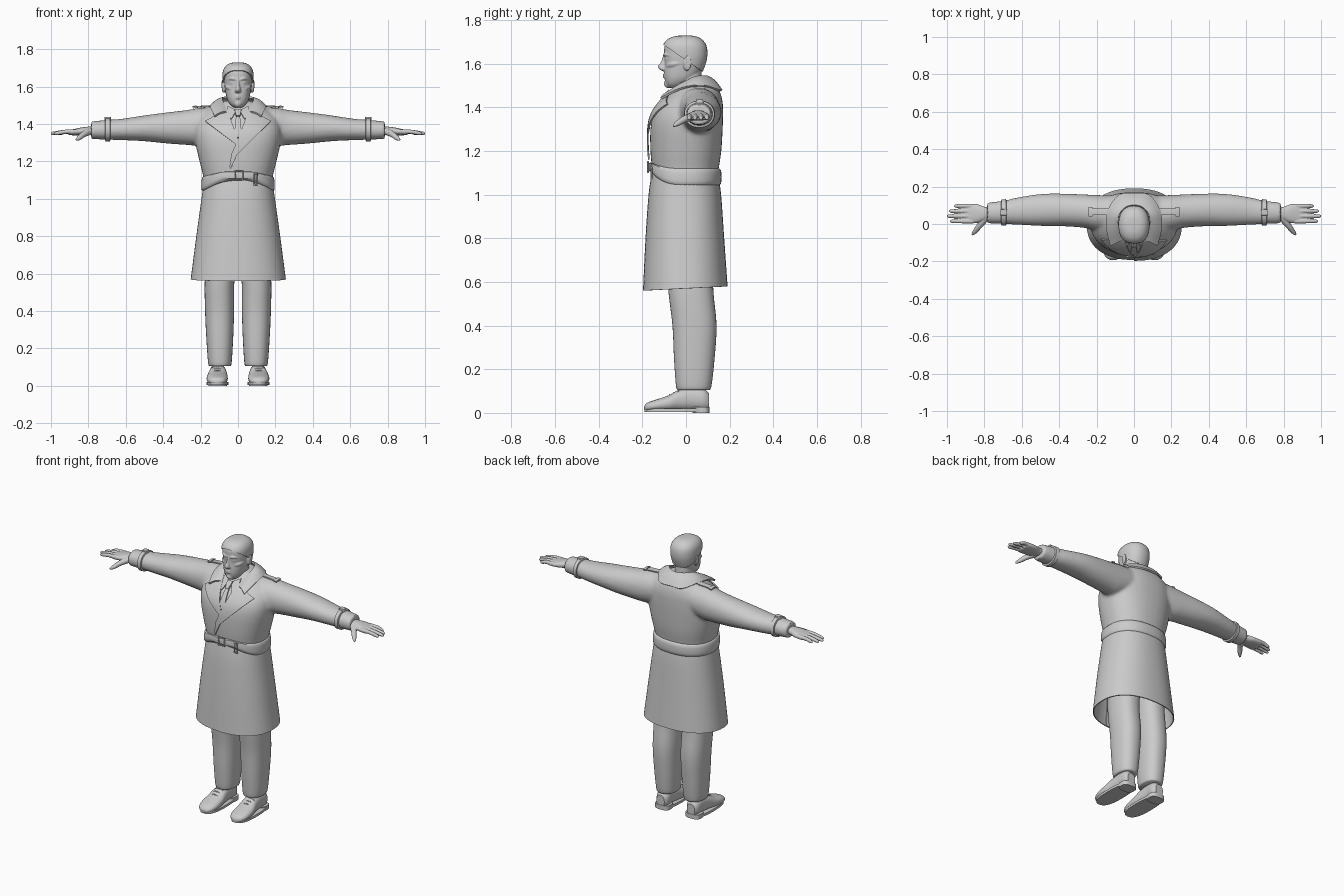
import bpy, bmesh, math
from mathutils import Vector
from mathutils.bvhtree import BVHTree

cube = bpy.data.objects.get("Cube")
if cube:
    bpy.data.objects.remove(cube)

grey = bpy.data.materials.new("light_grey")
grey.use_nodes = True
grey.diffuse_color = (0.6, 0.6, 0.6, 1)
grey.node_tree.nodes["Principled BSDF"].inputs["Base Color"].default_value = (0.6, 0.6, 0.6, 1)
parts = []


def skin(name, rings, closed=True):
    """Join equal rings of points into a surface; closed rings also get end caps."""
    bm = bmesh.new()
    rows = [[bm.verts.new(p) for p in ring] for ring in rings]
    n = len(rows[0])
    for a, b in zip(rows, rows[1:]):
        for k in range(n if closed else n - 1):
            j = (k + 1) % n
            bm.faces.new((a[k], a[j], b[j], b[k]))
    if closed:
        bm.faces.new(rows[0])
        bm.faces.new(rows[-1])
    bmesh.ops.recalc_face_normals(bm, faces=bm.faces)
    mesh = bpy.data.meshes.new(name)
    bm.to_mesh(mesh)
    bm.free()
    mesh.materials.append(grey)
    ob = bpy.data.objects.new(name, mesh)
    bpy.context.collection.objects.link(ob)
    parts.append(ob)
    return ob


def spline(keys, steps):
    out = []
    for i in range(len(keys) - 1):
        q = [Vector(keys[max(0, min(len(keys) - 1, i + d))]) for d in (-1, 0, 1, 2)]
        for s in range(steps):
            t = s / steps
            out.append(q[1] + ((q[2] - q[0]) * t + (2 * q[0] - 5 * q[1] + 4 * q[2] - q[3]) * t * t
                               + (3 * q[1] - q[0] - 3 * q[2] + q[3]) * t ** 3) / 2)
    return out + [Vector(keys[-1])]


def oval(a0, a1, b0, b1, ang, p, grow=1):
    c, s = math.cos(ang), math.sin(ang)
    return ((a0 + a1) / 2 + grow * (a1 - a0) / 2 * math.copysign(abs(c) ** (2 / p), c),
            (b0 + b1) / 2 + grow * (b1 - b0) / 2 * math.copysign(abs(s) ** (2 / p), s))


def loft(name, axis, keys, p=2.3, n=40, steps=4):
    """Each key: position on the axis, then low and high limits on the other two axes."""
    rings = []
    for t, a0, a1, b0, b1 in spline(keys, steps):
        ring = [oval(a0, a1, b0, b1, math.tau * k / n, p) for k in range(n)]
        rings.append([{"x": (t, a, b), "y": (a, t, b), "z": (a, b, t)}[axis] for a, b in ring])
    return skin(name, rings)


def tube(name, pts, radii, n=12):
    rows = spline([(*p, r) for p, r in zip(pts, radii)], 4)
    rings = []
    for i, row in enumerate(rows):
        d = rows[min(i + 1, len(rows) - 1)].xyz - rows[max(i - 1, 0)].xyz
        q = d.to_track_quat("Z", "Y")
        rings.append([row.xyz + q @ Vector((math.cos(math.tau * k / n), math.sin(math.tau * k / n), 0)) * row[3]
                      for k in range(n)])
    return skin(name, rings)


def ball(name, c, r):
    keys = [(c[2] - r * math.cos(a), c[0] - r * math.sin(a), c[0] + r * math.sin(a),
             c[1] - r * math.sin(a), c[1] + r * math.sin(a)) for a in (.1, .5, 1, 1.57, 2.1, 2.6, 3.04)]
    return loft(name, "z", keys, 2, 16, 2)


def modify(ob, kind, **settings):
    m = ob.modifiers.new(kind.title(), kind)
    for key, value in settings.items():
        setattr(m, key, value)
    return ob


def mirror(ob):
    return modify(ob, "MIRROR", use_mirror_merge=False)


def bake(objs):
    bpy.ops.object.select_all(action="DESELECT")
    for ob in objs:
        ob.select_set(True)
    bpy.context.view_layer.objects.active = objs[0]
    bpy.ops.object.convert(target="MESH")


def fuse(name, objs, voxel, rounds):
    bake(objs)
    for ob in objs[1:]:
        parts.remove(ob)
    bpy.ops.object.join()
    ob = objs[0]
    ob.name = name
    modify(ob, "REMESH", mode="VOXEL", voxel_size=voxel)
    modify(ob, "SMOOTH", factor=0.5, iterations=rounds)
    bake([ob])
    return ob


# Coat body and sleeves, blended at the shoulders
body = [(1.06, .178, -.15, .14), (1.12, .186, -.156, .15), (1.2, .206, -.163, .162),
        (1.3, .228, -.163, .168), (1.37, .232, -.148, .17), (1.43, .212, -.108, .167),
        (1.485, .15, -.055, .148), (1.525, .07, -.02, .1)]
torso = loft("torso", "z", [(z, -w, w, f, b) for z, w, f, b in body])
sleeve = loft("sleeve", "x", [(.08, -.04, .15, 1.31, 1.49), (.2, -.035, .155, 1.285, 1.487),
                              (.27, -.02, .158, 1.288, 1.475), (.38, -.012, .162, 1.296, 1.462),
                              (.5, -.01, .16, 1.308, 1.446), (.62, -.004, .142, 1.314, 1.428),
                              (.7, 0, .124, 1.316, 1.422), (.785, .003, .115, 1.32, 1.414)], 2.1)
coat = fuse("coat_body", [torso, mirror(sleeve)], .009, 8)
tree = BVHTree.FromObject(coat, bpy.context.evaluated_depsgraph_get())


def patch(name, inner, outer, lift, axis="y", thick=.007):
    """Cloth plate between two edges, laid on the coat from the front or from above."""
    def fine(edge):
        return [Vector(a).lerp(Vector(b), t / 8) for a, b in zip(edge, edge[1:]) for t in range(8)] + [Vector(edge[-1])]
    rows = []
    for a, b in zip(fine(inner), fine(outer)):
        row = []
        for k in range(7):
            u, v = a.lerp(b, k / 6)
            start, way = ((u, -1, v), (0, 1, 0)) if axis == "y" else ((u, v, 3), (0, 0, -1))
            hit = tree.ray_cast(Vector(start), Vector(way))[0] or Vector((u, -.05, v))
            row.append(hit - Vector(way) * lift)
        rows.append(row)
    return modify(skin(name, rows, False), "SOLIDIFY", thickness=thick, offset=0)


# Lapels, collar and shoulder straps
patch("left_lapel", [(.055, 1.475), (.03, 1.4), (0, 1.32), (-.035, 1.24), (-.045, 1.17)],
      [(.1, 1.455), (.175, 1.415), (.07, 1.31), (-.005, 1.235), (-.04, 1.16)], .012)
patch("right_lapel", [(-.055, 1.475), (-.03, 1.4), (0, 1.32)],
      [(-.1, 1.455), (-.175, 1.415), (-.01, 1.29)], .008)
fold = [(0, .1, 1.54), (.05, .085, 1.542), (.082, .04, 1.537), (.075, -.02, 1.505), (.055, -.08, 1.46)]
rim = [(0, .162, 1.478), (.08, .152, 1.478), (.138, .07, 1.5), (.145, -.025, 1.485), (.125, -.115, 1.44)]


def both(edge):
    return spline([(-x, y, z) for x, y, z in edge[:0:-1]] + edge, 4)


collar = skin("collar", [[a.lerp(b, k / 5) + Vector((0, 0, .01 * math.sin(math.pi * k / 5))) for k in range(6)]
                         for a, b in zip(both(fold), both(rim))], False)
modify(collar, "SOLIDIFY", thickness=.01, offset=0)
mirror(patch("shoulder_straps", [(.13, .048), (.24, .048)], [(.13, .082), (.24, .082)], .008, "z"))
mirror(patch("strap_ends", [(.222, .04), (.242, .04)], [(.222, .09), (.242, .09)], .013, "z"))

# Shirt and tie
loft("shirt_collar", "z", [(1.43, -.065, .065, -.065, .085), (1.505, -.06, .06, -.052, .08)], 2, 32)
mirror(patch("shirt_wings", [(.008, 1.472), (.055, 1.495)], [(.036, 1.425), (.06, 1.46)], .006))
patch("tie", [(-.01, 1.445), (-.022, 1.33)], [(.01, 1.445), (.022, 1.33)], .006)
patch("tie_knot", [(-.019, 1.476), (-.01, 1.44)], [(.019, 1.476), (.01, 1.44)], .011, thick=.014)

# Coat skirt, wrapped with an overlapping front edge
rings = []
for z, w, f, b in spline([(1.1, .18, -.152, .143), (1, .194, -.167, .158), (.8, .222, -.181, .172),
                          (.57, .252, -.192, .188)], 5):
    ring = []
    for k in range(65):
        u = k / 64
        x, y = oval(-w, w, f, b, -math.pi / 2 + .2 - u * (math.tau + .2), 2.3, .985 + .025 * u)
        ring.append((x, y, z + .05 * y * (1.1 - z) / .53))
    rings.append(ring)
modify(skin("coat_skirt", rings, False), "SOLIDIFY", thickness=.006, offset=0)

# Belt, dipping at the sides and narrowing at the buckle
belt = loft("belt", "z", [(1.042, -.186, .186, -.16, .15), (1.05, -.195, .195, -.17, .16),
                          (1.08, -.196, .196, -.171, .163), (1.113, -.192, .192, -.169, .16),
                          (1.12, -.184, .184, -.16, .15)], 2.3, 64, 2)
for v in belt.data.vertices:
    front = min(1, max(0, -v.co.y / .16)) ** 3
    v.co.z = 1.081 + (v.co.z - 1.081) * (1 - .45 * front) + .045 * front


def frame(name, c, w, h, r):
    for dx, dz in ((1, 0), (-1, 0), (0, 1), (0, -1)):
        end = Vector((w * abs(dz) + r * abs(dz), 0, h * abs(dx) + r * abs(dx)))
        mid = Vector(c) + Vector((dx * w, 0, dz * h))
        tube(name, [mid - end, mid + end], [r, r], 8)


frame("buckle_bar", (.005, -.174, 1.127), .02, .024, .004)
frame("belt_loop_bar", (.095, -.158, 1.105), .009, .03, .004)

# Cuff straps
mirror(loft("cuff_straps", "x", [(.682, -.001, .124, 1.314, 1.424), (.685, -.008, .133, 1.307, 1.431),
                                 (.708, -.008, .13, 1.307, 1.43), (.711, 0, .122, 1.314, 1.422)], 2.1, 40, 1))
mirror(loft("cuff_buckles", "z", [(1.42, .678, .715, .045, .08), (1.437, .68, .713, .047, .078)], 6, 24, 1))

# Hands
hand = [loft("palm", "x", [(.76, .025, .09, 1.345, 1.387), (.8, .02, .092, 1.342, 1.386),
                           (.84, .006, .106, 1.34, 1.381), (.89, .004, .108, 1.34, 1.37),
                           (.91, .01, .1, 1.345, 1.365)])]
for y, tip in ((.096, .962), (.069, .988), (.042, 1.0), (.015, .984)):
    hand.append(tube("finger", [(.86, y, 1.36), (.92, y, 1.359), (tip - .012, y, 1.35), (tip, y, 1.348)],
                     [.0125, .0115, .0095, .004]))
hand.append(tube("thumb", [(.79, .035, 1.362), (.825, -.008, 1.345), (.85, -.04, 1.325), (.866, -.058, 1.315)],
                 [.02, .016, .0125, .005]))
mirror(fuse("hands", hand, .003, 2))

# Head with face features
skull = [(1.488, .022, -.075, -.03), (1.505, .042, -.09, 0), (1.53, .057, -.098, .04), (1.56, .065, -.1, .065),
         (1.6, .071, -.098, .082), (1.64, .075, -.1, .09), (1.68, .073, -.098, .086),
         (1.705, .06, -.08, .068), (1.718, .038, -.05, .042), (1.721, .012, -.02, .015)]
skull = [(z, -w, w, f, b) for z, w, f, b in skull]
face = [loft("head", "z", skull),
        loft("nose", "z", [(1.648, -.008, .008, -.103, -.07), (1.61, -.01, .01, -.114, -.07),
                           (1.587, -.015, .015, -.129, -.07), (1.573, -.018, .018, -.121, -.07),
                           (1.566, -.01, .01, -.105, -.07)], 2, 20),
        ball("chin", (0, -.08, 1.509), .021),
        loft("neck", "z", [(1.42, -.06, .06, -.05, .085), (1.5, -.054, .054, -.045, .075),
                           (1.58, -.052, .052, -.04, .07)], 2)]
for z, r in ((1.551, .0055), (1.54, .006)):
    face.append(tube("lip", [(-.026, -.088, 1.545), (0, -.1, z), (.026, -.088, 1.545)], [.002, r, .002]))
face += [mirror(tube("brow", [(.01, -.097, 1.637), (.032, -.094, 1.643), (.058, -.066, 1.636)], [.005, .008, .004])),
         mirror(ball("eye", (.031, -.083, 1.622), .012)),
         mirror(tube("cheek", [(.035, -.08, 1.59), (.055, -.06, 1.597), (.064, -.02, 1.605)], [.012, .013, .008])),
         mirror(loft("ear", "x", [(.06, -.012, .014, 1.575, 1.625), (.075, -.014, .02, 1.568, 1.634),
                                  (.084, -.008, .025, 1.572, 1.636), (.087, .002, .02, 1.59, 1.63)], 2, 20))]
fuse("head", face, .0035, 2)

# Hair cap trimmed along a slanted hairline
hair = loft("hair", "z", skull)
bm = bmesh.new()
bm.from_mesh(hair.data)
bmesh.ops.bisect_plane(bm, geom=bm.verts[:] + bm.edges[:] + bm.faces[:], plane_co=(0, -.1, 1.687),
                       plane_no=(0, .71, 1), clear_inner=True)
bm.to_mesh(hair.data)
bm.free()
modify(hair, "SOLIDIFY", thickness=.009, offset=.8)

# Trousers
mirror(loft("trousers", "z", [(.85, .005, .15, -.09, .11), (.7, .01, .17, -.09, .12), (.55, .02, .178, -.08, .126),
                              (.4, .021, .176, -.062, .14), (.25, .026, .169, -.055, .131),
                              (.125, .034, .16, -.046, .117), (.105, .042, .152, -.038, .108)]))

# Shoes with soles, heels and laces
mirror(loft("shoes", "y", [(-.192, .095, .125, .015, .03), (-.178, .072, .15, .008, .046), (-.14, .057, .166, .008, .06),
                           (-.08, .055, .166, .008, .08), (-.03, .06, .156, .01, .108), (.03, .065, .15, .012, .12),
                           (.08, .065, .148, .012, .112), (.105, .08, .135, .015, .09)]))
mirror(loft("soles", "z", [(.005, .052, .168, -.19, .105), (.02, .052, .168, -.192, .106)], 2.6, 40, 1))
mirror(loft("heels", "z", [(0, .058, .158, .03, .108), (.028, .058, .158, .03, .108)], 3, 32, 1))
for y, z in ((-.075, .081), (-.055, .092), (-.035, .104)):
    mirror(tube("laces", [(.08, y, z - .008), (.11, y, z + .001), (.14, y, z - .008)], [.004, .004, .004], 8))

# Apply everything and shade smooth with sharp edges kept
bake(parts)
bpy.ops.object.shade_smooth_by_angle(angle=math.radians(40))
